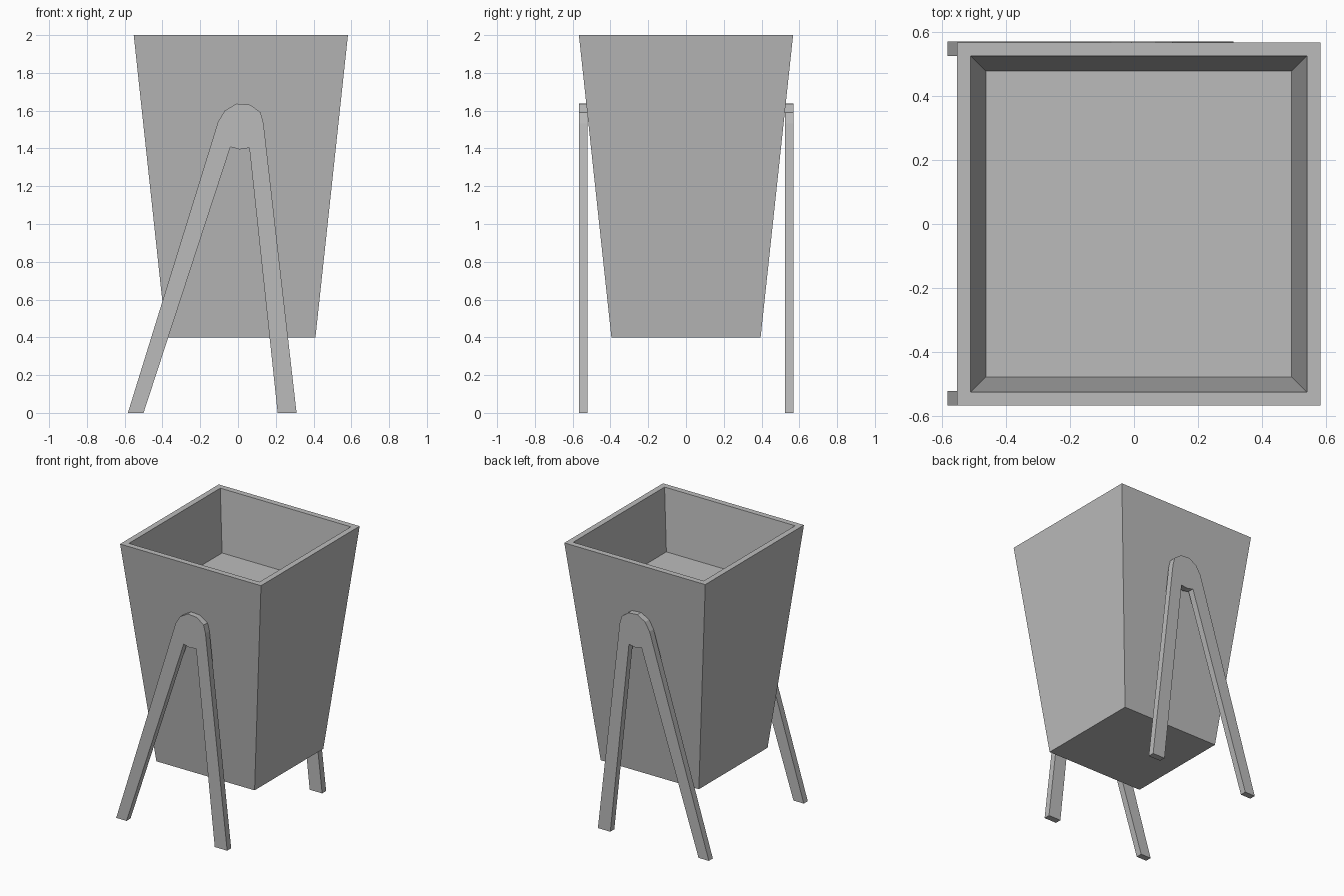
import bpy
import bmesh

cube = bpy.data.objects.get("Cube")
if cube:
    bpy.data.objects.remove(cube, do_unlink=True)

GREY = (0.5, 0.5, 0.5, 1.0)
grey = bpy.data.materials.new("plain grey")
grey.use_nodes = True
grey.diffuse_color = GREY
grey.node_tree.nodes["Principled BSDF"].inputs["Base Color"].default_value = GREY


def add_object(name, bm):
    bmesh.ops.recalc_face_normals(bm, faces=bm.faces[:])
    mesh = bpy.data.meshes.new(name)
    bm.to_mesh(mesh)
    bm.free()
    mesh.materials.append(grey)
    obj = bpy.data.objects.new(name, mesh)
    bpy.context.collection.objects.link(obj)
    return obj


def square_ring(bm, half, z, cx=0.015):
    corners = ((-1, -1), (1, -1), (1, 1), (-1, 1))
    return [bm.verts.new((cx + sx * half, sy * half, z)) for sx, sy in corners]


# Tapered planter: underside, outer wall, rim, inner wall, raised floor
bm = bmesh.new()
sections = [(0.395, 0.4), (0.567, 2.0), (0.525, 2.0), (0.477, 1.56)]
rings = [square_ring(bm, half, z) for half, z in sections]
for low, high in zip(rings, rings[1:]):
    for i in range(4):
        j = (i + 1) % 4
        bm.faces.new((low[i], low[j], high[j], high[i]))
bm.faces.new(rings[0])
bm.faces.new(rings[-1])
add_object("planter_box", bm)

# Splayed leg frame outline (x, z), running round the arch and back inside
outline = [
    (-0.583, 0), (-0.106, 1.54), (-0.07, 1.60), (-0.008, 1.637),
    (0.066, 1.631), (0.12, 1.59), (0.135, 1.533), (0.31, 0),
    (0.21, 0), (0.06, 1.403), (0.008, 1.395), (-0.04, 1.408), (-0.5, 0),
]


def leg_frame(name, y, depth):
    bm = bmesh.new()
    face = bm.faces.new([bm.verts.new((x, y, z)) for x, z in outline])
    result = bmesh.ops.extrude_face_region(bm, geom=[face], use_keep_orig=True)
    moved = [v for v in result["geom"] if isinstance(v, bmesh.types.BMVert)]
    bmesh.ops.translate(bm, verts=moved, vec=(0, depth, 0))
    return add_object(name, bm)


leg_frame("front_leg_frame", -0.567, 0.046)
leg_frame("back_leg_frame", 0.524, 0.046)
